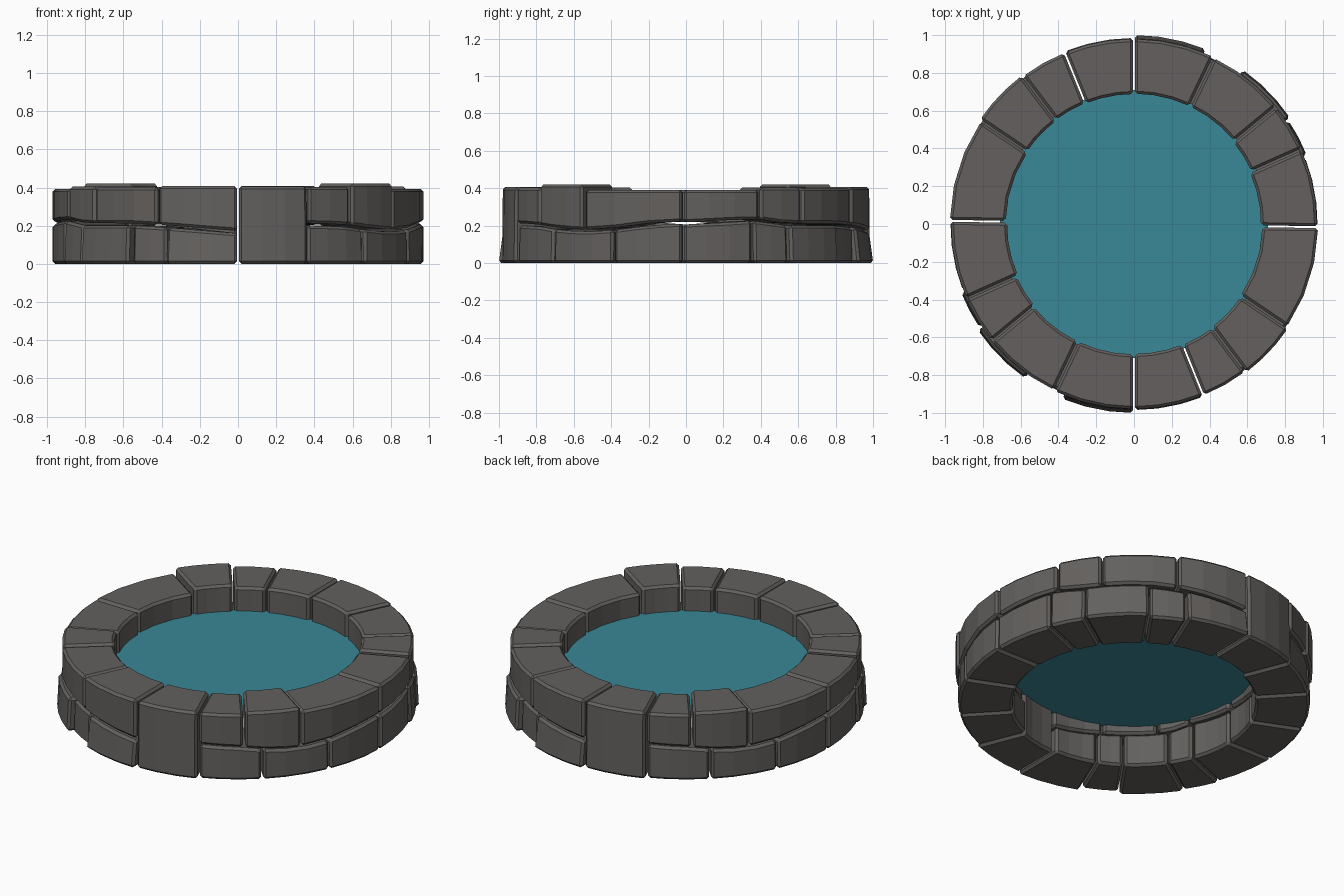
import bpy, bmesh, math

if "Cube" in bpy.data.objects:
    bpy.data.objects.remove(bpy.data.objects["Cube"])


def material(name, rgb):
    m = bpy.data.materials.new(name)
    m.diffuse_color = (*rgb, 1)
    m.use_nodes = True
    m.node_tree.nodes["Principled BSDF"].inputs["Base Color"].default_value = m.diffuse_color
    return m


STONE = material("dark grey stone", (0.125, 0.118, 0.112))
WATER = material("teal water", (0.042, 0.245, 0.31))

# wavy seam between the two courses: (angle, height), repeats every 180 degrees
SEAM = [(-1, .21), (18, .225), (22, .23), (34, .205), (55, .205), (67, .195), (90, .165),
        (112, .205), (125, .20), (133, .185), (145, .17), (156, .18), (168, .205), (179, .215)]


def seam(a):
    a = min(max(a, -1), 179)
    for (a0, z0), (a1, z1) in zip(SEAM, SEAM[1:]):
        if a <= a1:
            return z0 + (z1 - z0) * (a - a0) / (a1 - a0)
    return SEAM[-1][1]


def stone(name, a0, a1, r_in, r_low, r_top, bottom, top, turn):
    """Bevelled wedge of the ring between two joint angles (degrees)."""
    n = 3 if a1 - a0 > 17 else 2
    bm = bmesh.new()
    rings = []
    for i in range(n + 1):
        t = i / n
        deg = a0 + (a1 - a0) * t
        gap = 0.005 * (1 - 2 * t)          # narrow parallel joint at each end
        ring = []
        for r, z in ((r_in, bottom(deg)), (r_low, bottom(deg)),
                     (r_top, top(deg)), (r_in, top(deg))):
            a = math.radians(deg + turn) + gap / r
            ring.append(bm.verts.new((r * math.cos(a), r * math.sin(a), z)))
        rings.append(ring)
    for p, q in zip(rings, rings[1:]):
        for k in range(4):
            j = (k + 1) % 4
            bm.faces.new((p[k], p[j], q[j], q[k]))
    bm.faces.new(rings[0][::-1])
    bm.faces.new(rings[-1])
    bmesh.ops.recalc_face_normals(bm, faces=bm.faces)
    sharp = [e for e in bm.edges if e.calc_face_angle(0) > math.radians(45)]
    bmesh.ops.bevel(bm, geom=sharp, offset=0.014, segments=1, affect='EDGES', profile=0.5)
    bmesh.ops.recalc_face_normals(bm, faces=bm.faces)
    me = bpy.data.meshes.new(name)
    bm.to_mesh(me)
    bm.free()
    me.materials.append(STONE)
    bpy.context.collection.objects.link(bpy.data.objects.new(name, me))


# start, end, inner radius, outer radius, top height
UPPER = [(-1, 24, .672, .97, .392), (24, 39.5, .682, .972, .405), (39.5, 64.5, .69, .975, .402),
         (64.5, 90, .69, .98, .408), (112, 127, .69, .978, .403),
         (127, 146, .685, .985, .42), (146, 179, .68, .975, .392)]
# start, end, outer radius at the base, outer radius at the top
LOWER = [(-1, 21.5, .972, .972), (21.5, 34, .985, .975), (34, 55, 1.0, .99),
         (55, 67.5, .97, .965), (67.5, 90, 1.002, .98), (112, 133, .97, .965),
         (133, 156.5, .972, .97), (156.5, 179, .972, .97)]

# the two halves of the ring match when turned by 180 degrees
for turn in (0, 180):
    for a0, a1, ri, ro, h in UPPER:
        stone("upper_stone", a0, a1, ri, ro, ro, lambda a: seam(a) + 0.008, lambda a: h, turn)
    for a0, a1, rl, rt in LOWER:
        stone("lower_stone", a0, a1, .672, rl, rt, lambda a: 0, lambda a: seam(a) - 0.004, turn)
    # full-height stone
    stone("tall_stone", 90, 112, .688, .985, .98, lambda a: 0, lambda a: .406, turn)

# water surface
bm = bmesh.new()
bmesh.ops.create_circle(bm, cap_ends=True, segments=32, radius=0.71)
for v in bm.verts:
    v.co.z = 0.26
me = bpy.data.meshes.new("water_surface")
bm.to_mesh(me)
bm.free()
me.materials.append(WATER)
bpy.context.collection.objects.link(bpy.data.objects.new("water_surface", me))
